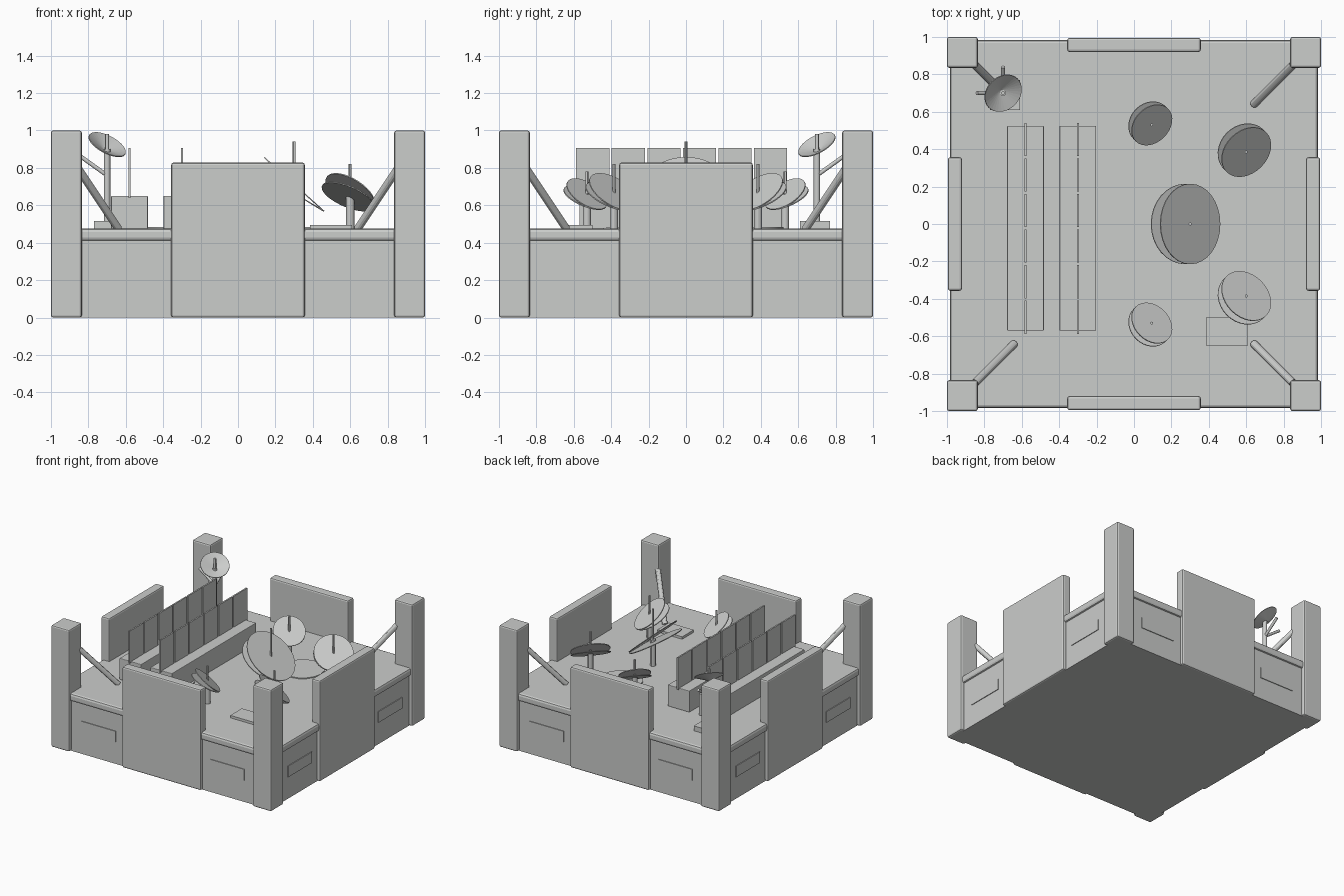
import bpy
from math import cos, sin, radians
from mathutils import Vector

cube = bpy.data.objects.get("Cube")
if cube:
    bpy.data.objects.remove(cube, do_unlink=True)

grey = bpy.data.materials.new("plain_grey")
grey.use_nodes = True
grey.diffuse_color = (0.6, 0.61, 0.6, 1)
grey.node_tree.nodes["Principled BSDF"].inputs["Base Color"].default_value = (0.6, 0.61, 0.6, 1)

FLOOR = 0.475


def finish(name, bevel=0):
    ob = bpy.context.object
    ob.name = name
    ob.data.materials.append(grey)
    if bevel:
        mod = ob.modifiers.new("Bevel", "BEVEL")
        mod.width = bevel
        mod.segments = 2
    return ob


def box(name, x, y, z, bevel=0):
    """Box from its (low, high) range on each axis."""
    bpy.ops.mesh.primitive_cube_add(size=1)
    ob = bpy.context.object
    for v in ob.data.vertices:
        v.co = [r[0] if c < 0 else r[1] for c, r in zip(v.co, (x, y, z))]
    return finish(name, bevel)


def rod(name, a, b, radius, sides=12):
    a, b = Vector(a), Vector(b)
    d = b - a
    bpy.ops.mesh.primitive_cylinder_add(vertices=sides, radius=radius, depth=d.length, location=(a + b) / 2)
    ob = finish(name)
    ob.rotation_mode = "QUATERNION"
    ob.rotation_quaternion = d.to_track_quat("Z", "Y")
    bpy.ops.object.shade_smooth_by_angle()
    return ob


def side_range(s, low, high):
    return (low, high) if s > 0 else (-high, -low)


# Platform with an overhanging top slab
box("platform_body", (-0.97, 0.97), (-0.97, 0.97), (0, 0.42))
box("platform_slab", (-0.985, 0.985), (-0.985, 0.985), (0.41, FLOOR), 0.018)

# Four corner posts with sloping braces
for sx in (-1, 1):
    for sy in (-1, 1):
        box("corner_post", side_range(sx, 0.835, 1), side_range(sy, 0.835, 1), (0, 1), 0.012)
        rod("post_brace", (sx * 0.85, sy * 0.85, 0.79), (sx * 0.64, sy * 0.64, FLOOR), 0.021)

# Wall screens and thin side plates on all four sides
for s in (-1, 1):
    out = side_range(s, 0.92, 0.995)
    skin = side_range(s, 0.965, 0.976)
    box("wall_screen_y", (-0.357, 0.357), out, (0, 0.828), 0.012)
    box("wall_screen_x", out, (-0.357, 0.357), (0, 0.828), 0.012)
    for t in (-1, 1):
        along = side_range(t, 0.43, 0.74)
        box("side_plate_y", along, skin, (0.18, 0.27))
        box("side_plate_x", skin, along, (0.18, 0.27))

# Two long benches, each carrying a row of upright panels
for x in (-0.58, -0.30):
    box("long_bench", (x - 0.098, x + 0.098), (-0.57, 0.525), (FLOOR, 0.65), 0.004)
    for i in range(6):
        y = -0.587 + i * 0.19
        box("upright_panel", (x - 0.006, x + 0.006), (y, y + 0.177), (0.64, 0.905))

# Flat floor pads
for s in (-1, 1):
    rod("floor_disc", (s * 0.34, s * 0.355, FLOOR), (s * 0.34, s * 0.355, FLOOR + 0.008), 0.165, 16)
box("floor_plate", (0.385, 0.61), (-0.65, -0.5), (FLOOR, 0.495))


def double_disc(x, y, z, radius, heading, tip):
    """Two thin discs that meet at their low edge, on a pole with a tip rod."""
    low = Vector((cos(heading), sin(heading), 0))
    up = Vector((0, 0, 1))
    steep, gentle = radians(42), radians(31)
    hinge = Vector((x, y, z)) + radius * (low * cos(steep) - up * sin(steep))
    for name, tilt in (("upper_disc", steep), ("lower_disc", gentle)):
        centre = hinge - radius * (low * cos(tilt) - up * sin(tilt))
        normal = low * sin(tilt) + up * cos(tilt)
        rod(name, centre - normal * 0.003, centre + normal * 0.003, radius, 32)
    rod("disc_pole", (x, y, FLOOR), (x, y, z - 0.02), 0.022)
    rod("tip_rod", (x, y, z - 0.03), (x, y, tip), 0.008)


double_disc(0.30, 0, 0.712, 0.215, 0, 0.94)
for s in (-1, 1):
    double_disc(0.60, s * 0.385, 0.67, 0.15, radians(-45 * s), 0.82)
    double_disc(0.095, s * 0.53, 0.66, 0.123, radians(-45 * s), 0.78)

# Corner dish: stand, mast, two stays, hollow cone and feed rod
cx, cy = -0.70, 0.70
box("dish_base", (cx - 0.07, cx + 0.09), (cy - 0.09, cy + 0.07), (FLOOR, 0.515))
rod("dish_mast", (cx, cy, FLOOR), (cx, cy, 0.9), 0.017)
rod("dish_stay_x", (cx, cy, 0.76), (-0.84, cy, 0.86), 0.011)
rod("dish_stay_y", (cx, cy, 0.76), (cx, 0.84, 0.86), 0.011)
facing = Vector((0.42, -0.42, 0.8)).normalized()
bpy.ops.mesh.primitive_cone_add(vertices=32, radius1=0.11, radius2=0, depth=0.04,
                                end_fill_type="NOTHING", location=Vector((cx, cy, 0.923)) - facing * 0.02)
dish = finish("corner_dish")
dish.rotation_mode = "QUATERNION"
dish.rotation_quaternion = (-facing).to_track_quat("Z", "Y")
shell = dish.modifiers.new("Shell", "SOLIDIFY")
shell.thickness = 0.005
rod("dish_feed", (cx, cy, 0.89), (cx, cy, 0.98), 0.010)
